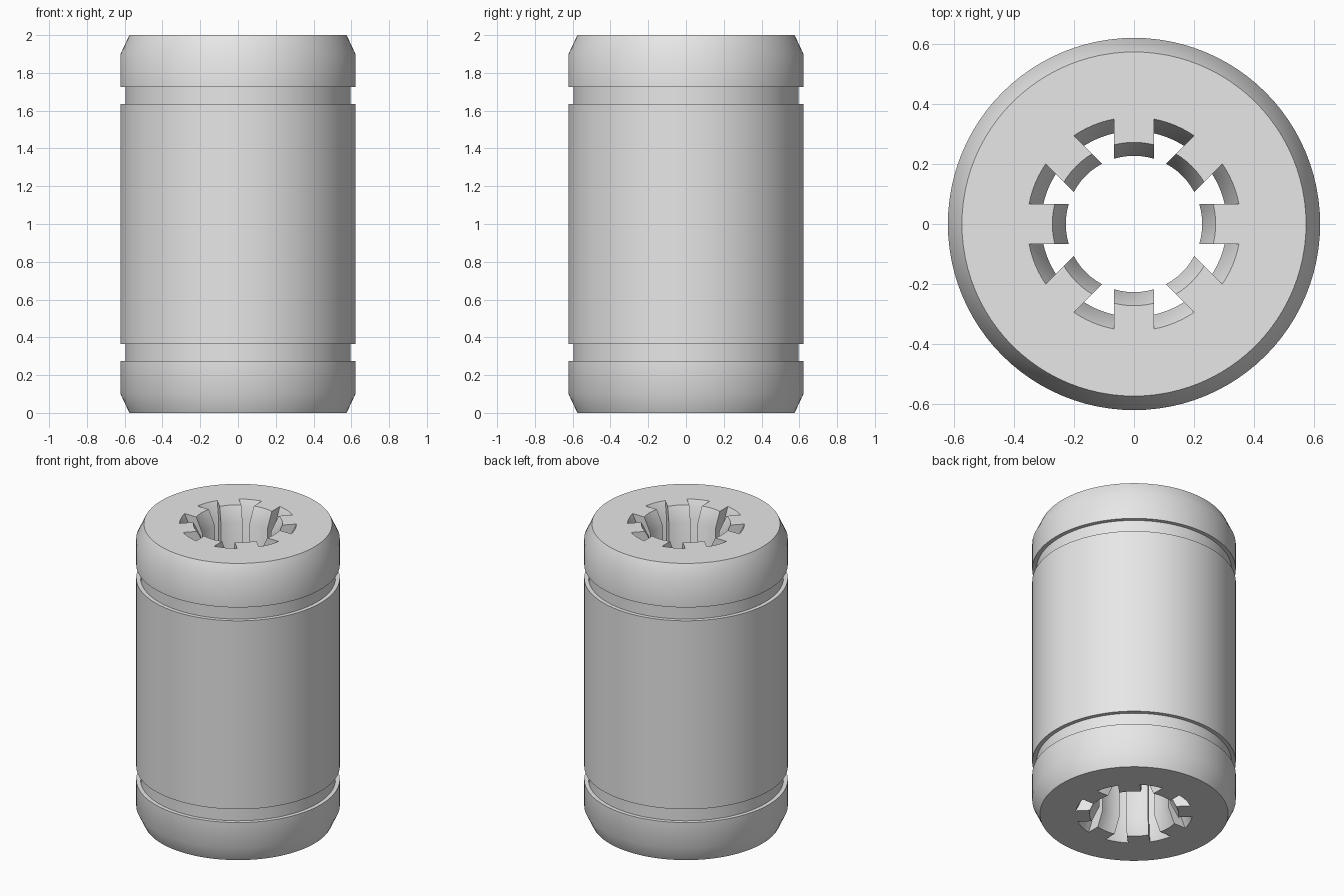
import bpy, bmesh
from math import sin, cos, asin, pi, radians

if "Cube" in bpy.data.objects:
    bpy.data.objects.remove(bpy.data.objects["Cube"])

HEIGHT = 2.0
CHAMFER = 0.1        # height of the tapered ends, inside and out
LANDS = 8            # ridges that ride on the shaft
HALF_LAND = 0.067    # half the width of a ridge


def arc(radius, start, end, steps):
    angles = [start + (end - start) * i / steps for i in range(steps + 1)]
    return [(radius * cos(a), radius * sin(a)) for a in angles]


def bore_outline(land_radius, slot_radius):
    """Parallel-sided ridges alternating with slots."""
    points = []
    pitch = 2 * pi / LANDS
    land = asin(HALF_LAND / land_radius)
    slot = asin(HALF_LAND / slot_radius)
    for i in range(LANDS):
        a = i * pitch
        points += arc(land_radius, a - land, a + land, 6)
        points += arc(slot_radius, a + slot, a + pitch - slot, 6)
    return points


def loft(bm, sections):
    """Skin a list of (outline, z) and return the edges of both end loops."""
    rings = [[bm.verts.new((x, y, z)) for x, y in outline] for outline, z in sections]
    count = len(rings[0])
    for low, high in zip(rings, rings[1:]):
        for i in range(count):
            j = (i + 1) % count
            bm.faces.new((low[i], low[j], high[j], high[i]))
    return [[bm.edges.get((r[i], r[(i + 1) % count])) for i in range(count)]
            for r in (rings[0], rings[-1])]


bm = bmesh.new()

# Outer wall: tapered ends and two retaining-ring grooves, mirrored top to bottom
lower = [(0.575, 0), (0.622, CHAMFER), (0.622, 0.275), (0.596, 0.275),
         (0.596, 0.365), (0.622, 0.365)]
profile = lower + [(r, HEIGHT - z) for r, z in reversed(lower)]
outer_ends = loft(bm, [(arc(r, 0, 2 * pi, 96)[:-1], z) for r, z in profile])

# Slotted bore with flared mouths
mouth = bore_outline(0.273, 0.357)
throat = bore_outline(0.228, 0.31)
inner_ends = loft(bm, [(mouth, 0), (throat, CHAMFER),
                       (throat, HEIGHT - CHAMFER), (mouth, HEIGHT)])

# Flat end faces
for outer, inner in zip(outer_ends, inner_ends):
    bmesh.ops.triangle_fill(bm, use_beauty=True, edges=outer + inner)
bmesh.ops.recalc_face_normals(bm, faces=bm.faces)

mesh = bpy.data.meshes.new("bearing_sleeve")
bm.to_mesh(mesh)
bm.free()
sleeve = bpy.data.objects.new("bearing_sleeve", mesh)
bpy.context.collection.objects.link(sleeve)

# Plain grey material
grey = bpy.data.materials.new("light_grey")
grey.use_nodes = True
color = (0.8, 0.8, 0.8, 1)
grey.diffuse_color = color
grey.node_tree.nodes["Principled BSDF"].inputs["Base Color"].default_value = color
mesh.materials.append(grey)

# Smooth curves, crisp edges
bpy.ops.object.select_all(action="DESELECT")
sleeve.select_set(True)
bpy.context.view_layer.objects.active = sleeve
bpy.ops.object.shade_smooth_by_angle(angle=radians(30))
